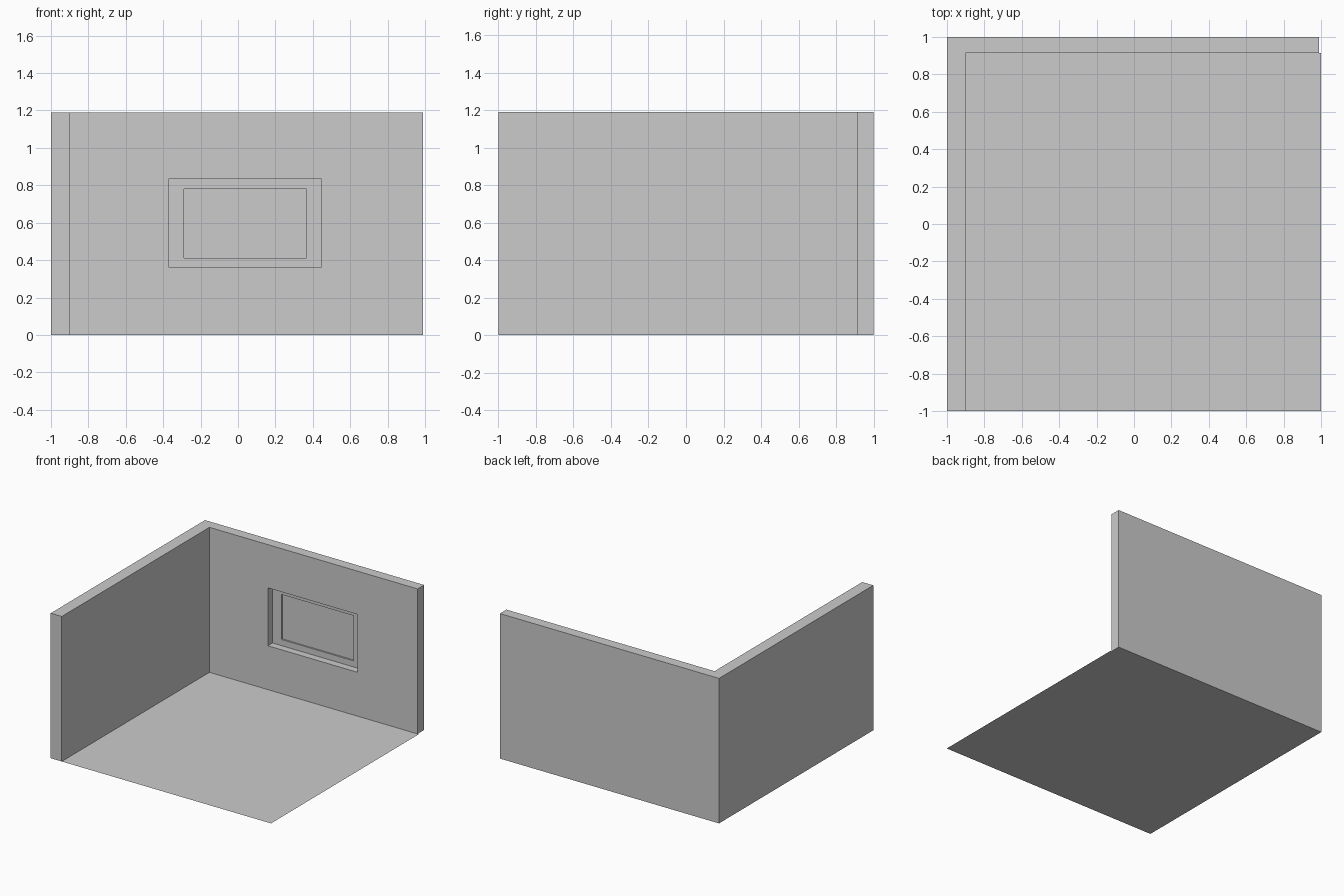
import bpy
import bmesh

if "Cube" in bpy.data.objects:
    bpy.data.objects.remove(bpy.data.objects["Cube"])

HEIGHT = 1.19
INNER_X, INNER_Y = -0.90, 0.915   # inside faces of the two walls
END_X = 0.99                      # free end of the back wall


def extrude_profile(name, points, z0, height=0.0):
    """Flat polygon in the XY plane, optionally extruded upwards."""
    bm = bmesh.new()
    face = bm.faces.new([bm.verts.new((x, y, z0)) for x, y in points])
    if height:
        top = bmesh.ops.extrude_face_region(bm, geom=[face], use_keep_orig=True)
        verts = [v for v in top["geom"] if isinstance(v, bmesh.types.BMVert)]
        bmesh.ops.translate(bm, verts=verts, vec=(0, 0, height))
        bmesh.ops.recalc_face_normals(bm, faces=bm.faces)
    mesh = bpy.data.meshes.new(name)
    bm.to_mesh(mesh)
    bm.free()
    obj = bpy.data.objects.new(name, mesh)
    bpy.context.collection.objects.link(obj)
    return obj


def rect(x0, x1, y0, y1):
    return [(x0, y0), (x1, y0), (x1, y1), (x0, y1)]


def cut_recess(wall, name, x0, x1, z0, z1, depth_y):
    """Sink a rectangular pocket into the room side of the back wall."""
    cutter = extrude_profile(name, rect(x0, x1, 0.8, depth_y), z0, z1 - z0)
    cutter.hide_render = True
    mod = wall.modifiers.new(name, "BOOLEAN")
    mod.operation = "DIFFERENCE"
    mod.solver = "EXACT"
    mod.object = cutter
    bpy.context.view_layer.objects.active = wall
    bpy.ops.object.modifier_apply(modifier=name)
    bpy.data.objects.remove(cutter)


# Floor sheet
extrude_profile("floor", rect(INNER_X, 1.0, -1.0, INNER_Y), 0.0)

# L-shaped walls: left and back in one piece
walls = extrude_profile("walls", [(-1, -1), (INNER_X, -1), (INNER_X, INNER_Y),
                                  (END_X, INNER_Y), (END_X, 1), (-1, 1)],
                        0.0, HEIGHT)

# Window niche, then the shallower pane panel inside its frame
cut_recess(walls, "window_niche", -0.37, 0.445, 0.36, 0.835, 0.975)
cut_recess(walls, "window_pane", -0.29, 0.365, 0.41, 0.78, 0.988)
